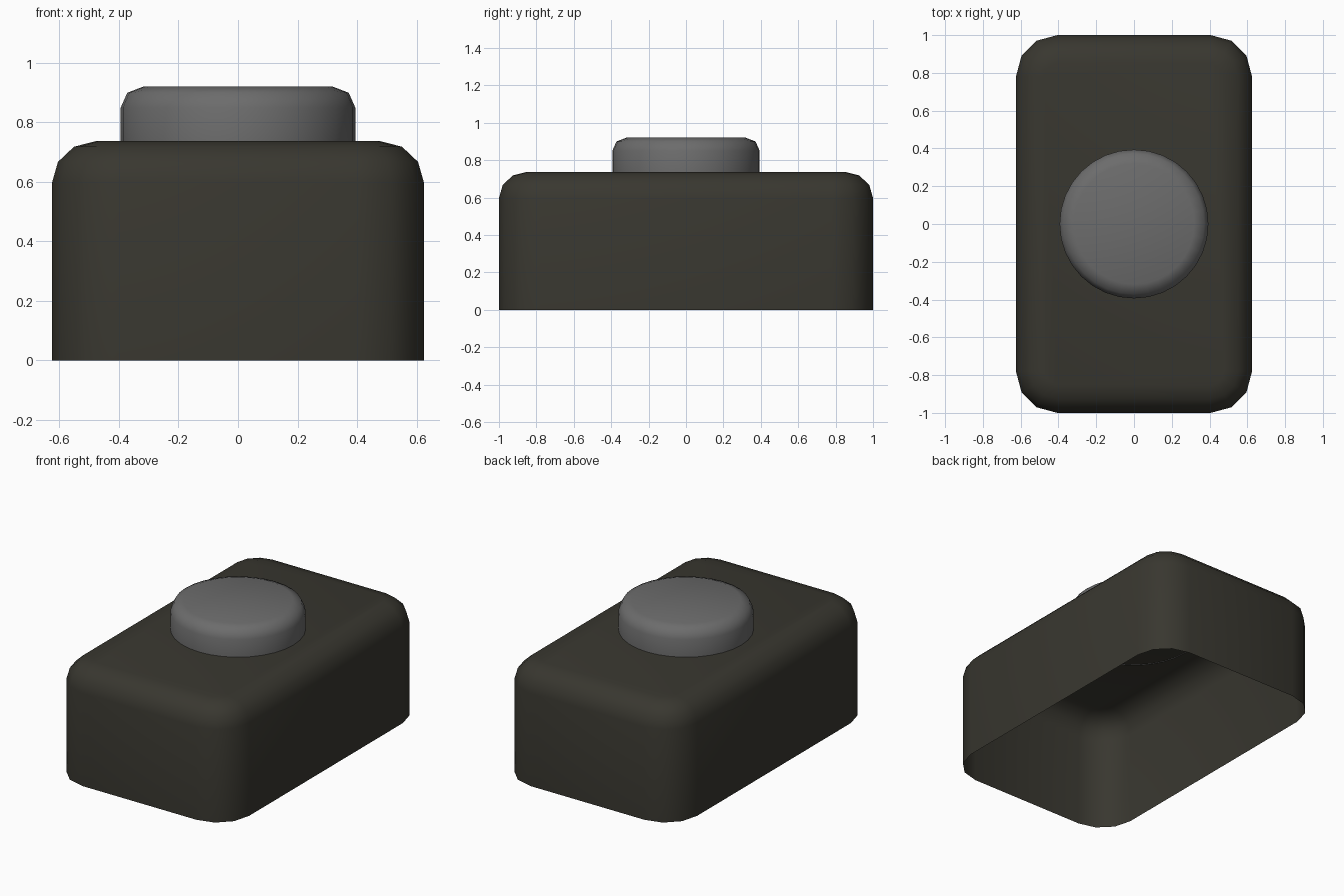
import bpy, bmesh, math

if "Cube" in bpy.data.objects:
    bpy.data.objects.remove(bpy.data.objects["Cube"])


def material(name, rgb):
    m = bpy.data.materials.new(name)
    m.diffuse_color = (*rgb, 1)
    m.use_nodes = True
    m.node_tree.nodes["Principled BSDF"].inputs["Base Color"].default_value = m.diffuse_color
    return m


def loft(name, rings, mat):
    """Bridge equal-sized point rings upwards; open below, capped on top."""
    bm = bmesh.new()
    loops = [[bm.verts.new(p) for p in ring] for ring in rings]
    n = len(loops[0])
    for a, b in zip(loops, loops[1:]):
        for i in range(n):
            j = (i + 1) % n
            bm.faces.new((a[i], a[j], b[j], b[i]))
    bm.faces.new(loops[-1])
    for f in bm.faces:
        f.smooth = True
    me = bpy.data.meshes.new(name)
    bm.to_mesh(me)
    bm.free()
    me.materials.append(mat)
    ob = bpy.data.objects.new(name, me)
    bpy.context.collection.objects.link(ob)
    return ob


def rounded_rect(hx, hy, r, z, seg=3):
    pts = []
    for q, (sx, sy) in enumerate([(1, 1), (-1, 1), (-1, -1), (1, -1)]):
        for k in range(seg + 1):
            a = math.radians(90 * (q + k / seg))
            pts.append((sx * (hx - r) + r * math.cos(a),
                        sy * (hy - r) + r * math.sin(a), z))
    return pts


def circle(r, z, n=32):
    return [(r * math.cos(2 * math.pi * i / n), r * math.sin(2 * math.pi * i / n), z)
            for i in range(n)]


def edge_arc(size, height, seg):
    """(inset, rise) steps of a rounded top edge."""
    steps = [math.pi / 2 * k / seg for k in range(seg + 1)]
    return [(size * (1 - math.cos(a)), height * math.sin(a)) for a in steps]


dark = material("dark olive grey", (0.040, 0.038, 0.029))
grey = material("mid grey", (0.150, 0.150, 0.150))

# Housing: hollow rounded box, open underneath
rings = [rounded_rect(0.625, 1.0, 0.22, 0)]
rings += [rounded_rect(0.625 - d, 1.0 - d, 0.22 - d, 0.597 + h)
          for d, h in edge_arc(0.148, 0.14, 3)]
loft("housing", rings, dark)

# Button: round cap with softened upper edge, its rim just through the housing top
rings = [circle(0.394, 0.733)]
rings += [circle(0.394 - d, 0.85 + h) for d, h in edge_arc(0.075, 0.07, 2)]
loft("button", rings, grey)
